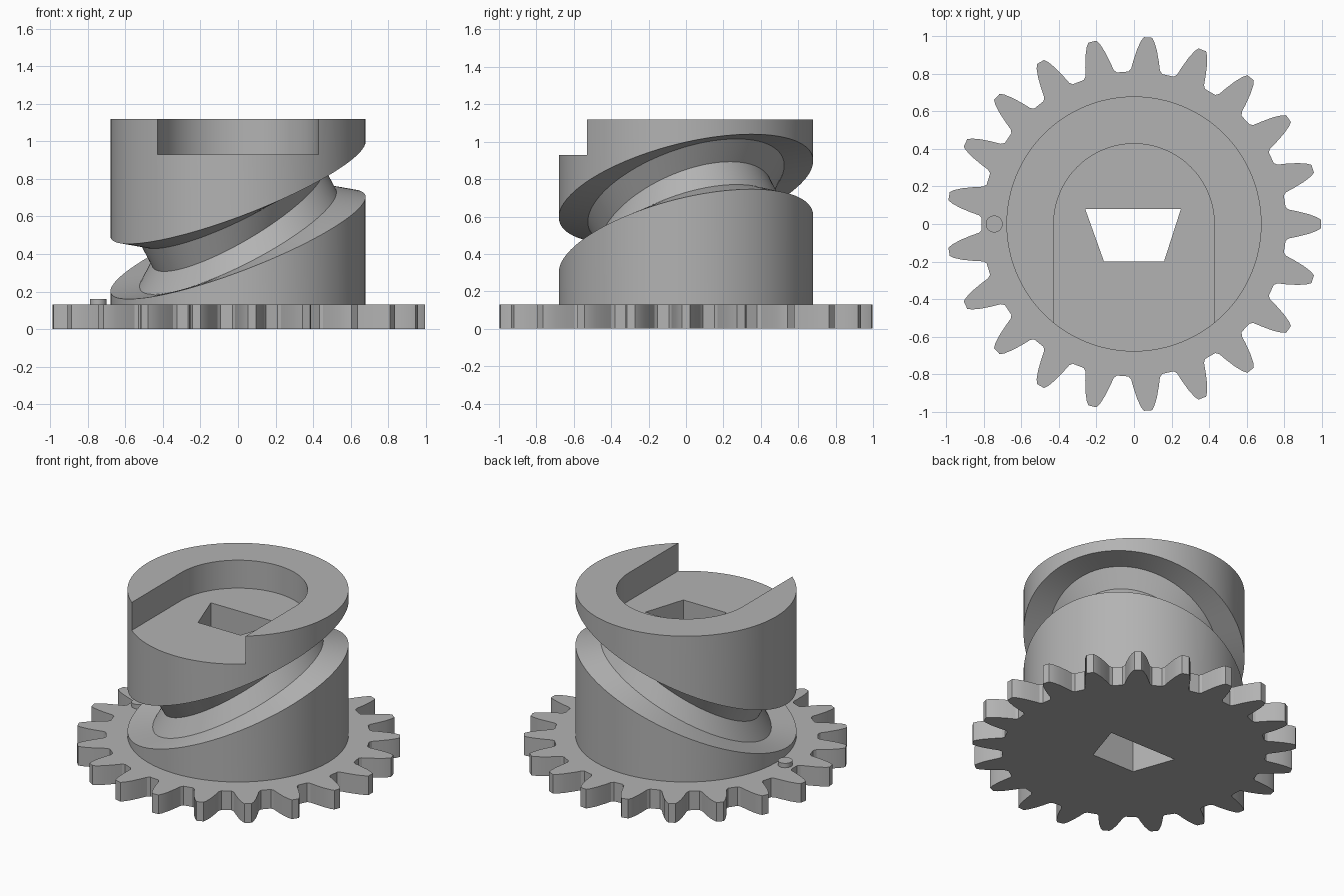
import bpy
import bmesh
from math import cos, sin, pi, radians, hypot, atan2

cube = bpy.data.objects.get("Cube")
if cube:
    bpy.data.objects.remove(cube, do_unlink=True)

grey = bpy.data.materials.new("plain_grey")
grey.use_nodes = True
colour = (0.45, 0.45, 0.45, 1)
grey.diffuse_color = colour
grey.node_tree.nodes["Principled BSDF"].inputs["Base Color"].default_value = colour


def make(name, bm):
    bmesh.ops.recalc_face_normals(bm, faces=bm.faces)
    mesh = bpy.data.meshes.new(name)
    bm.to_mesh(mesh)
    bm.free()
    mesh.materials.append(grey)
    obj = bpy.data.objects.new(name, mesh)
    bpy.context.collection.objects.link(obj)
    return obj


def loft(name, rings):
    """Skin a stack of closed rings and cap both ends."""
    bm = bmesh.new()
    rows = [[bm.verts.new(p) for p in ring] for ring in rings]
    n = len(rows[0])
    for low, high in zip(rows, rows[1:]):
        for i in range(n):
            j = (i + 1) % n
            bm.faces.new((low[i], low[j], high[j], high[i]))
    bm.faces.new(rows[0][::-1])
    bm.faces.new(rows[-1])
    return make(name, bm)


def prism(name, outline, bottom, top):
    return loft(name, [[(x, y, z) for x, y in outline] for z in (bottom, top)])


def circle(radius, count, cx=0, cy=0):
    return [(cx + radius * cos(2 * pi * i / count), cy + radius * sin(2 * pi * i / count))
            for i in range(count)]


# Gear plate: one tooth flank mirrored and repeated around the rim
TEETH = 21
flank = [(0.808, 0.09), (0.825, 0.077), (0.87, 0.068), (0.93, 0.053), (0.975, 0.036), (0.997, 0.022)]
tooth = [(r, -w) for r, w in flank] + [(r, w) for r, w in reversed(flank)]
gear_outline = []
for t in range(TEETH):
    turn = 2 * pi * t / TEETH
    for x, y in tooth:
        r, a = hypot(x, y), atan2(y, x) + turn
        gear_outline.append((r * cos(a), r * sin(a)))
gear_plate = prism("gear_plate", gear_outline, 0, 0.13)

# Cam drum: the groove rises and falls once per turn, with a V-shaped floor
SEGMENTS = 128
PEAK = radians(31)


def drum_ring(radius, height, follows_cam):
    ring = []
    for i in range(SEGMENTS):
        a = 2 * pi * i / SEGMENTS
        lift = 0.293 * cos(a - PEAK) if follows_cam else 0
        ring.append((radius * cos(a), radius * sin(a), height + lift))
    return ring


cam_drum = loft("cam_drum", [
    drum_ring(0.68, 0.125, False),
    drum_ring(0.68, 0.453, True),
    drum_ring(0.525, 0.478, True),
    drum_ring(0.46, 0.6, True),
    drum_ring(0.525, 0.722, True),
    drum_ring(0.68, 0.747, True),
    drum_ring(0.68, 1.12, False),
])

# Index pin on the plate
index_pin = prism("index_pin", circle(0.045, 32, -0.745, 0), 0.12, 0.16)

# Cutters: open-fronted pocket in the top, tapered key hole right through
arch = [(0.428 * cos(pi * i / 48), 0.428 * sin(pi * i / 48)) for i in range(49)]
pocket_cutter = prism("pocket_cutter", arch + [(-0.428, -1), (0.428, -1)], 0.93, 1.4)
key = [(-0.16, -0.2), (0.16, -0.2), (0.25, 0.08), (-0.26, 0.08)]
key_cutter = prism("key_cutter", key, -0.2, 1.4)


def cut(obj, cutter):
    mod = obj.modifiers.new("cut", "BOOLEAN")
    mod.operation = "DIFFERENCE"
    mod.solver = "EXACT"
    mod.object = cutter
    bpy.context.view_layer.objects.active = obj
    bpy.ops.object.modifier_apply(modifier=mod.name)


cut(cam_drum, pocket_cutter)
cut(cam_drum, key_cutter)
cut(gear_plate, key_cutter)
for cutter in (pocket_cutter, key_cutter):
    bpy.data.objects.remove(cutter, do_unlink=True)

# Smooth curved walls, keep edges crisp
for obj in (gear_plate, cam_drum, index_pin):
    bpy.ops.object.select_all(action="DESELECT")
    obj.select_set(True)
    bpy.context.view_layer.objects.active = obj
    bpy.ops.object.shade_smooth_by_angle(angle=radians(20))
